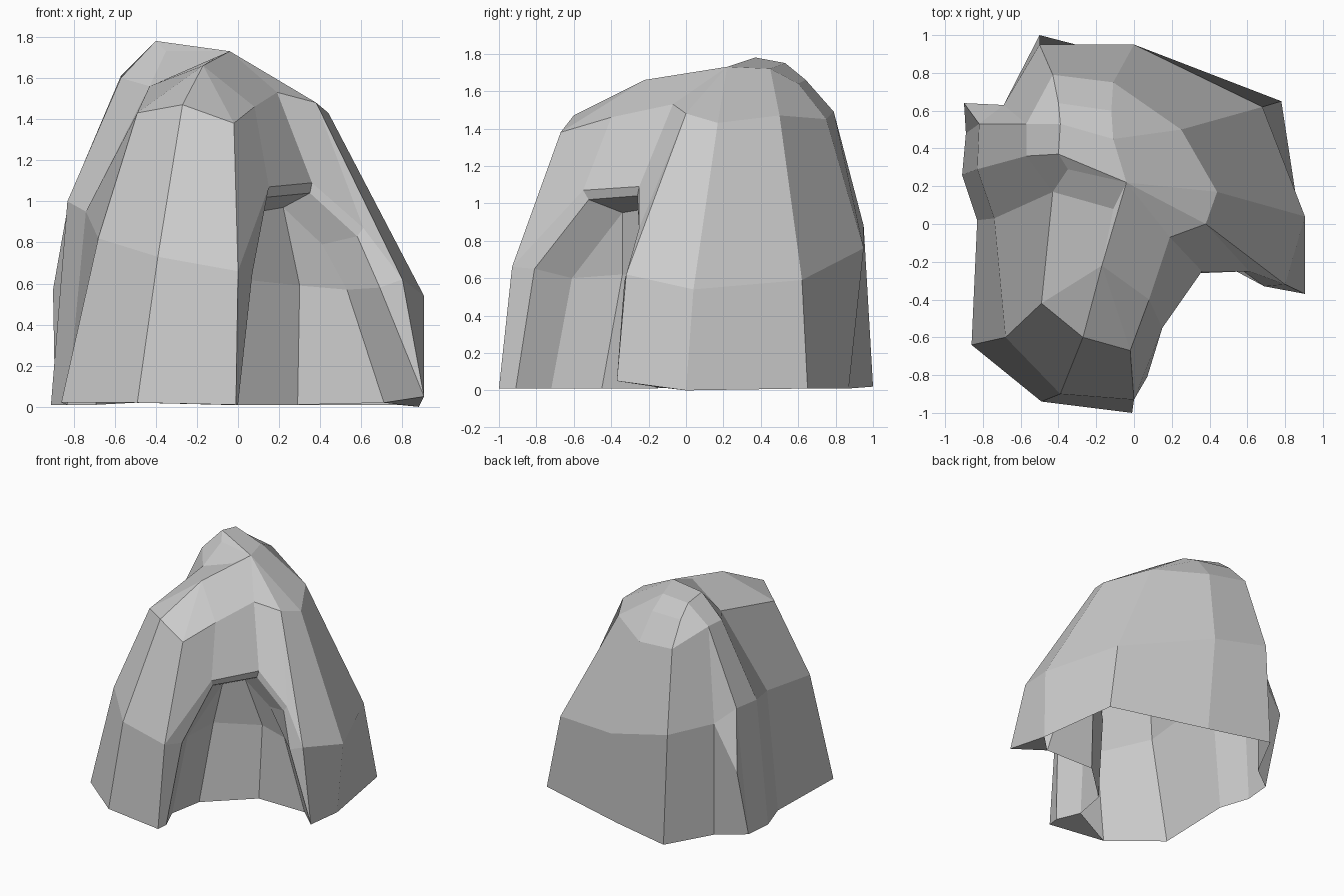
import bpy
import bmesh

# Remove the default cube only
default_cube = bpy.data.objects.get("Cube")
if default_cube:
    bpy.data.objects.remove(default_cube, do_unlink=True)

# Single stone colour
stone = bpy.data.materials.new("grey stone")
stone.use_nodes = True
stone_colour = (.6, .6, .6, 1)
stone.diffuse_color = stone_colour
stone.node_tree.nodes["Principled BSDF"].inputs["Base Color"].default_value = stone_colour


def build_part(name, faces):
    """Make one flat-shaded object from corner loops, sharing repeated corners."""
    bm = bmesh.new()
    corners = {}
    for loop in faces:
        verts = []
        for point in loop:
            if point not in corners:
                corners[point] = bm.verts.new(point)
            if corners[point] not in verts:
                verts.append(corners[point])
        if len(verts) > 2:
            bm.faces.new(verts)
    mesh = bpy.data.meshes.new(name)
    bm.to_mesh(mesh)
    bm.free()
    mesh.materials.append(stone)
    part = bpy.data.objects.new(name, mesh)
    bpy.context.scene.collection.objects.link(part)
    return part


def loft(name, *columns):
    """Bridge neighbouring columns of equal length with quads."""
    faces = []
    for first, second in zip(columns, columns[1:]):
        for row in range(len(first) - 1):
            faces.append((second[row], first[row], first[row + 1], second[row + 1]))
    return build_part(name, faces)


# Shared crest points along the top of the rock
front_crest = (-.17, -.22, 1.66)
saddle = (-.11, .08, 1.7)
ridge = (-.04, .22, 1.73)
notch = (-.35, .29, 1.73)
peak = (-.4, .37, 1.78)
back_crest = (-.39, .53, 1.75)
back_ridge = (-.11, .45, 1.72)
back_brow = (-.4, .64, 1.66)
back_slope = (-.12, .6, 1.64)
hump_side = (-.57, .53, 1.61)

# Shared columns, bottom to shoulder
front_column = [(-.01, -1, .01), (0, -.93, .66), (-.02, -.67, 1.38)]
middle_column = [(-.49, -.94, .02), (-.39, -.9, .73), (-.27, -.6, 1.47)]
left_column = [(-.86, -.64, .02), (-.68, -.6, .82), (-.49, -.42, 1.43)]
gully_column = [(-.83, .02, .01), (-.74, .03, .95), (-.43, .17, 1.56)]
back_column = [(-.5, 1, .02), (-.5, .95, .88), (-.43, .79, 1.49)]
corner_column = [(.78, .65, .01), (.68, .62, .59), (.25, .5, 1.47)]
side_column = [(.88, 0, 0), (.905, .04, .54), (.44, .17, 1.43)]
leg_column = [(.905, -.37, .05), (.8, -.32, .62), (.38, 0, 1.48)]

# Front buttress
loft("front_buttress",
     front_column + [front_crest],
     middle_column + [front_crest],
     left_column + [front_crest],
     gully_column + [saddle])

# Dip between the front buttress and the rear hump
build_part("saddle_dip", [
    (gully_column[-1], notch, ridge, saddle),
    (front_crest, saddle, ridge),
])

# Left flank of the hump, with its projecting rib
rib_base, rib_belly, rib_top = (-.89, .48, .01), (-.9, .64, .57), (-.82, .53, 1.02)
flank_base, flank_top = (-.91, .26, .01), (-.83, .29, 1)
crease_base, crease_top = (-.69, .63, .01), (-.69, .63, .9)
loft("left_flank",
     gully_column + [notch, ridge],
     [flank_base, flank_top, (-.57, .36, 1.6), peak, ridge],
     [rib_base, rib_top, hump_side, back_crest, back_ridge])
build_part("left_rib", [
    (rib_base, rib_top, rib_belly),
    (crease_base, rib_base, rib_belly, crease_top),
    (crease_top, rib_belly, rib_top),
    (crease_top, rib_top, hump_side),
])

# Back wall
loft("back_wall",
     [crease_base, crease_top, hump_side, back_crest, back_ridge],
     back_column + [back_brow, back_slope],
     [(0, .87, .01), (0, .95, .76), (-.11, .75, 1.45), back_slope, back_slope],
     corner_column + [back_ridge, back_ridge])

# Right flank running down to the slim leg
loft("right_flank",
     corner_column + [back_ridge],
     side_column + [ridge],
     leg_column + [ridge])

# Arch edge, from the foot of the front column over to the slim leg
outer_edge = [front_column[0], front_column[1], (.15, -.55, 1.07),
              (.36, -.25, 1.09), (.61, -.25, .87), leg_column[1], leg_column[0]]
inner_edge = [(0, -.91, .01), (.07, -.81, .65), (.14, -.52, 1.02),
              (.35, -.26, 1.04), (.58, -.25, .83), (.69, -.33, .58), leg_column[0]]
deep_edge = [(-.08, -.72, .01), (-.02, -.61, .6), (.1, -.34, .95),
             (.22, -.22, .97), (.41, -.18, .79), (.53, -.17, .57), (.71, -.17, .02)]
loft("cave_rim", *zip(outer_edge, inner_edge, deep_edge))

# Hood above the arch
loft("hood",
     [outer_edge[5], leg_column[-1], ridge],
     [outer_edge[4], leg_column[-1], ridge],
     [outer_edge[3], (.19, -.07, 1.53), ridge],
     [outer_edge[2], (.08, -.4, 1.46), front_crest],
     [outer_edge[1], front_column[-1], front_crest])

# Walls inside the cave
loft("cave_walls",
     [deep_edge[6], deep_edge[5], deep_edge[4]],
     [(.29, -.15, .01), (.3, -.12, .59), deep_edge[3]],
     [(-.03, -.45, .01), (.02, -.34, .62), deep_edge[2]],
     [deep_edge[0], deep_edge[1], deep_edge[2]])

# Undersides of the two feet beside the cave
build_part("feet", [
    (front_column[0], middle_column[0], deep_edge[0], inner_edge[0]),
    (leg_column[0], deep_edge[6], side_column[0]),
])
